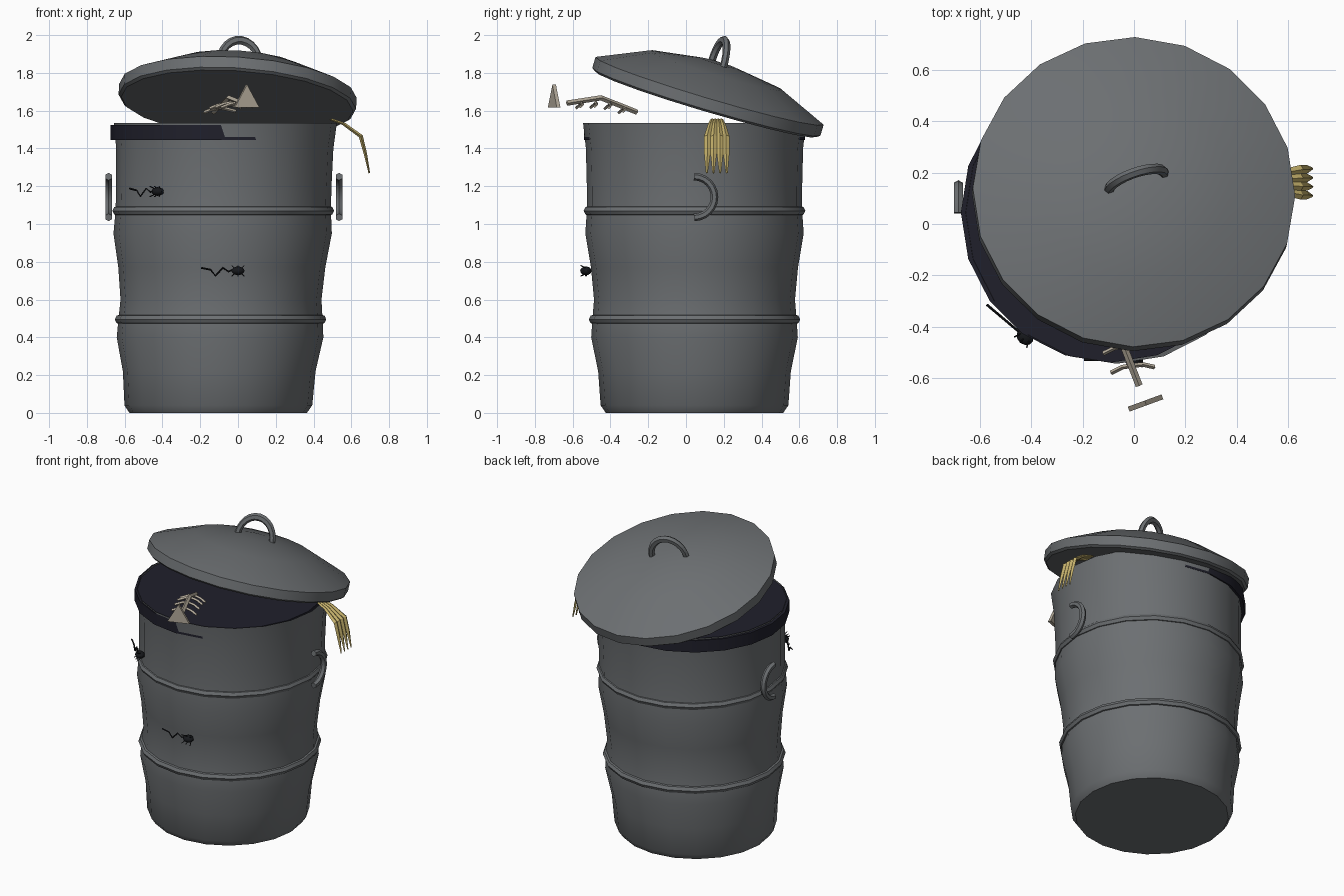
import bpy, bmesh, math
from mathutils import Vector, Matrix

cube = bpy.data.objects.get("Cube")
if cube:
    bpy.data.objects.remove(cube, do_unlink=True)


def material(name, rgb):
    m = bpy.data.materials.new(name)
    m.use_nodes = True
    m.diffuse_color = (*rgb, 1)
    m.node_tree.nodes["Principled BSDF"].inputs["Base Color"].default_value = (*rgb, 1)
    return m


GREY = material("steel grey", (0.15, 0.16, 0.168))
DARK = material("dark navy", (0.014, 0.014, 0.024))
BONE = material("bone", (0.45, 0.40, 0.32))
YELLOW = material("peel yellow", (0.56, 0.44, 0.15))
BLACK = material("fly black", (0.008, 0.009, 0.011))


def finish(name, bm, mat, smooth=True, matrix=None):
    bmesh.ops.recalc_face_normals(bm, faces=bm.faces)
    mesh = bpy.data.meshes.new(name)
    bm.to_mesh(mesh)
    bm.free()
    mesh.materials.append(mat)
    ob = bpy.data.objects.new(name, mesh)
    bpy.context.collection.objects.link(ob)
    if matrix:
        ob.matrix_world = matrix
    if smooth:
        bpy.ops.object.select_all(action="DESELECT")
        ob.select_set(True)
        bpy.context.view_layer.objects.active = ob
        bpy.ops.object.shade_smooth_by_angle(angle=math.radians(35))
    return ob


def skin(bm, rings, caps=(True, True)):
    """Join closed rings of points into a tube, with optional end caps."""
    loops = [[bm.verts.new(p) for p in ring] for ring in rings]
    n = len(loops[0])
    for a, b in zip(loops, loops[1:]):
        for i in range(n):
            j = (i + 1) % n
            bm.faces.new((a[i], a[j], b[j], b[i]))
    if caps[0]:
        bm.faces.new(loops[0][::-1])
    if caps[1]:
        bm.faces.new(loops[-1])


def lathe(name, profile, mat, matrix, caps=(True, True), sides=20, lean=0):
    bm = bmesh.new()
    skin(bm, [[(r * math.cos(math.tau * i / sides) + lean * z, r * math.sin(math.tau * i / sides), z)
               for i in range(sides)] for r, z in profile], caps)
    return finish(name, bm, mat, True, matrix)


def tube(bm, points, radius, sides=6, up=(0, 0, 1)):
    pts = [Vector(p) for p in points]
    rings = []
    for i, p in enumerate(pts):
        d = (pts[min(i + 1, len(pts) - 1)] - pts[max(i - 1, 0)]).normalized()
        s = d.cross(Vector(up)).normalized()
        t = s.cross(d)
        rings.append([p + radius * (s * math.cos(math.tau * k / sides) + t * math.sin(math.tau * k / sides))
                      for k in range(sides)])
    skin(bm, rings)


def arch(name, radius, thick, matrix):
    """Half-ring handle standing in the local xz plane."""
    bm = bmesh.new()
    tube(bm, [(radius * math.cos(a), 0, radius * math.sin(a))
              for a in (math.pi * i / 12 for i in range(13))], thick, 6, (0, 1, 0))
    return finish(name, bm, GREY, True, matrix)


# Can body, leaning slightly sideways, with two raised hoops
AXIS = Matrix.Translation((-0.105, 0.045, 0))
LEAN = 0.025
lathe("can_body", [(0.47, 0), (0.497, 0.04), (0.51, 0.22), (0.547, 0.4), (0.54, 0.5), (0.532, 0.6),
                   (0.548, 0.77), (0.578, 0.95), (0.57, 1.07), (0.57, 1.2), (0.575, 1.4), (0.59, 1.535)],
      GREY, AXIS, (True, False), lean=LEAN)
for name, z, r in (("lower_hoop", 0.495, 0.56), ("upper_hoop", 1.07, 0.587)):
    lathe(name, [(r - 0.04, z - 0.028), (r - 0.01, z - 0.02), (r, z), (r - 0.01, z + 0.02), (r - 0.04, z + 0.028)],
          GREY, AXIS, (False, False), lean=LEAN)

# Dark filling that pokes out at one side of the rim
lathe("dark_filling", [(0.585, 1.445), (0.585, 1.525)], DARK, Matrix.Translation((-0.09, 0.045, 0)))

# Side handles
for name, x in (("left_handle", 0.535), ("right_handle", -0.685)):
    arch(name, 0.108, 0.02, Matrix.Translation((x, 0.043, 1.143)) @ Matrix.Rotation(math.pi / 2, 4, "Z")
         @ Matrix.Rotation(math.pi / 2, 4, "Y"))

# Tilted lid with its handle
normal = Vector((0.065, 0.285, 0.96)).normalized()
LID = (Matrix.Translation((0, 0.125, 1.705)) @ normal.to_track_quat("Z", "Y").to_matrix().to_4x4())
LID = LID @ Matrix.Rotation(math.atan2(0.08, 0.26) - math.atan2(*(LID.col[0].yx)), 4, "Z")
lathe("lid", [(0.615, -0.072), (0.63, -0.06), (0.63, 0.0), (0.37, 0.113), (0.1, 0.155)], GREY, LID)
arch("lid_handle", 0.112, 0.02, LID @ Matrix.Translation((0, 0, 0.145)) @ Matrix.Diagonal((1, 1, 1.2, 1)))

# Fruit peel hanging over the rim: ridged stem and four tapering strips
bm = bmesh.new()
for k in range(4):
    s = (k - 1.5) / 1.5
    rings = []
    for x, z, spread, half, thick in ((0.49, 1.555, 0.024, 0.009, 0.008), (0.56, 1.53, 0.034, 0.012, 0.009),
                                      (0.65, 1.465, 0.05, 0.0175, 0.01), (0.675, 1.37, 0.05, 0.0165, 0.008),
                                      (0.695, 1.27, 0.053, 0.005, 0.004)):
        y = 0.163 + s * spread
        rings.append([(x, y - half, z), (x + thick, y, z + thick / 2), (x, y + half, z),
                      (x - thick, y, z - thick / 2)])
    skin(bm, rings)
finish("fruit_peel", bm, YELLOW, False)

# Fish skeleton: bent spine, drooping ribs and a flat triangular tail
bm = bmesh.new()
tail_end, bend, neck = Vector((0.02, -0.63, 1.64)), Vector((-0.05, -0.45, 1.668)), Vector((-0.13, -0.26, 1.592))
tube(bm, [tail_end, bend, neck], 0.014, 4)
for k in range(4):
    y = -0.57 + 0.075 * k
    t = (y + 0.63) / 0.37
    c = tail_end.lerp(neck, t) + Vector((0, 0, 0.028 * (1 - abs(2 * t - 1))))
    tube(bm, [c + Vector((-0.085, -0.01, -0.026)), c + Vector((-0.04, 0.012, -0.008)), c + Vector((0, 0.018, 0)),
              c + Vector((0.04, 0.022, -0.008)), c + Vector((0.085, 0.012, -0.02))], 0.009, 4)
finish("fish_bones", bm, BONE, False)
bm = bmesh.new()
skin(bm, [[(-0.07, y, 0), (0.07, y, 0), (0, y, 0.122)] for y in (-0.01, 0.01)])
finish("fish_tail", bm, BONE, False, Matrix.Translation((0.045, -0.698, 1.616)) @ Matrix.Rotation(0.35, 4, "Z"))

# Flies with legs and zigzag trails
for name, place, turn in (("lower_fly", (0, -0.53, 0.752), 0), ("upper_fly", (-0.425, -0.44, 1.172), -0.7)):
    M = Matrix.Translation(place) @ Matrix.Rotation(turn, 4, "Z")
    bm = bmesh.new()
    bmesh.ops.create_uvsphere(bm, u_segments=10, v_segments=8, radius=1)
    bmesh.ops.scale(bm, vec=(0.036, 0.03, 0.023), verts=bm.verts)
    for side in (-1, 1):
        for x in (-0.02, 0, 0.02):
            tube(bm, [(x, 0, side * 0.015), (x * 1.6, -0.028, side * 0.028)], 0.003, 4, (1, 0, 0))
    finish(name, bm, BLACK, True, M)
    bm = bmesh.new()
    tube(bm, [(-0.195, 0, 0.016), (-0.145, 0, 0.006), (-0.12, 0, -0.026), (-0.08, 0, 0.016), (-0.05, 0, -0.004),
              (-0.025, 0, 0.008)], 0.005, 4, (0, 1, 0))
    finish(name + "_trail", bm, BLACK, False, M)
